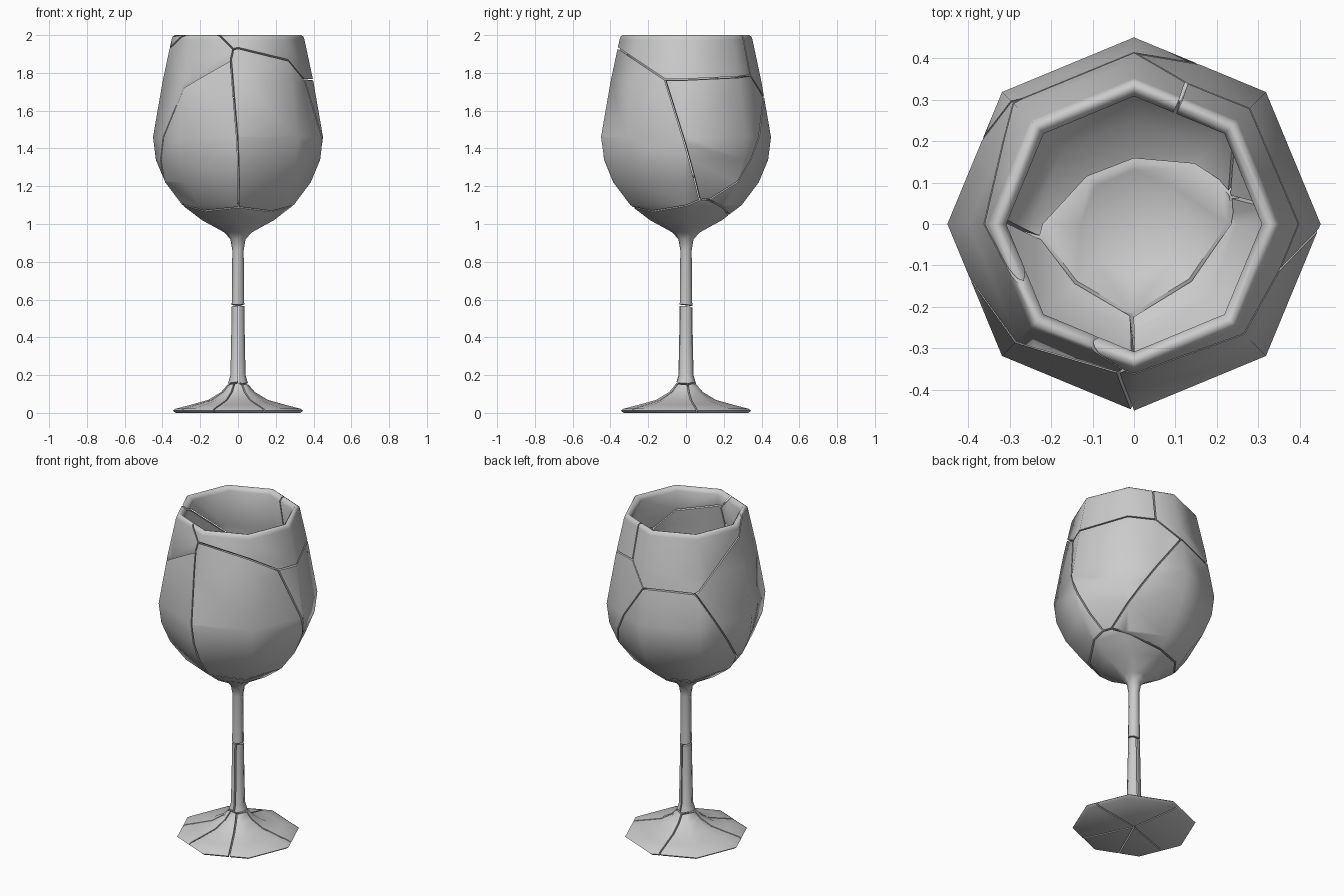
import bpy, bmesh
from math import pi, radians, cos, sin
from mathutils import Vector

if "Cube" in bpy.data.objects:
    bpy.data.objects.remove(bpy.data.objects["Cube"])

SIDES = 8
GAP = 0.004  # half width of each crack

# Goblet cross-section (radius, height): underside, foot, stem, outer bowl, rim, inner bowl
PROFILE = [
    (0, 0), (0.33, 0), (0.345, 0.012), (0.33, 0.022), (0.25, 0.043), (0.16, 0.068),
    (0.09, 0.11), (0.055, 0.15), (0.04, 0.2), (0.034, 0.5), (0.03, 0.86), (0.04, 0.92),
    (0.075, 0.957), (0.19, 1.02), (0.295, 1.1), (0.385, 1.22), (0.435, 1.34),
    (0.45, 1.46), (0.398, 1.76), (0.352, 1.975), (0.347, 1.992), (0.335, 2.0),
    (0.322, 1.997), (0.308, 1.975), (0.347, 1.75), (0.4, 1.46), (0.387, 1.35),
    (0.337, 1.235), (0.25, 1.13), (0.13, 1.065), (0, 1.045)]

# Centre point of every broken piece
SEEDS = {
    "bowl_front_left": (-0.27, -0.27, 1.45),
    "bowl_front_right": (0.22, -0.22, 1.48),
    "bowl_back_right": (0.20, 0.12, 1.58),
    "bowl_back": (-0.10, 0.28, 1.35),
    "bowl_left": (-0.28, -0.05, 1.58),
    "rim_right": (0.22, 0.11, 1.974),
    "rim_back_left": (-0.10, 0.25, 1.98),
    "bowl_base_and_upper_stem": (-0.02, 0.05, 0.78),
    "lower_stem_left": (-0.05, 0.0, 0.35),
    "lower_stem_right": (0.06, 0.0, 0.35),
}
for i, a in enumerate((-110, -18, 38, 158, 242)):
    SEEDS[f"foot_piece_{i + 1}"] = (0.2 * cos(radians(a)), 0.2 * sin(radians(a)), 0.03)
SEEDS = {k: Vector(v) for k, v in SEEDS.items()}


def lathe():
    """Whole goblet as a closed eight-sided lathe."""
    bm = bmesh.new()
    vs = [bm.verts.new((r, 0, z)) for r, z in PROFILE]
    es = [bm.edges.new(p) for p in zip(vs, vs[1:])]
    bmesh.ops.spin(bm, geom=vs + es, cent=(0, 0, 0), axis=(0, 0, 1),
                   angle=2 * pi, steps=SIDES, use_merge=False)
    bmesh.ops.remove_doubles(bm, verts=bm.verts[:], dist=1e-4)
    bmesh.ops.recalc_face_normals(bm, faces=bm.faces[:])
    return bm


def trim(bm, co, no):
    """Cut away everything beyond a plane and cap the cut."""
    bmesh.ops.bisect_plane(bm, geom=bm.verts[:] + bm.edges[:] + bm.faces[:], dist=1e-6,
                           plane_co=co, plane_no=no, clear_outer=True)
    bmesh.ops.remove_doubles(bm, verts=bm.verts[:], dist=1e-5)
    rim = [e for e in bm.edges if e.is_boundary]
    if rim:
        bmesh.ops.triangle_fill(bm, edges=rim, use_beauty=True, normal=no)


# Break the goblet into pieces around the seeds
whole = lathe()
pieces = []
for name, seed in SEEDS.items():
    bm = whole.copy()
    for other in SEEDS.values():
        if other is not seed and bm.faces:
            n = (other - seed).normalized()
            trim(bm, (seed + other) / 2 - n * GAP, n)
    bmesh.ops.recalc_face_normals(bm, faces=bm.faces[:])
    me = bpy.data.meshes.new(name)
    bm.to_mesh(me)
    bm.free()
    ob = bpy.data.objects.new(name, me)
    bpy.context.collection.objects.link(ob)
    pieces.append(ob)
whole.free()

# Smooth walls, crisp broken edges
for ob in pieces:
    ob.select_set(True)
bpy.context.view_layer.objects.active = pieces[0]
bpy.ops.object.shade_smooth_by_angle(angle=radians(50))
